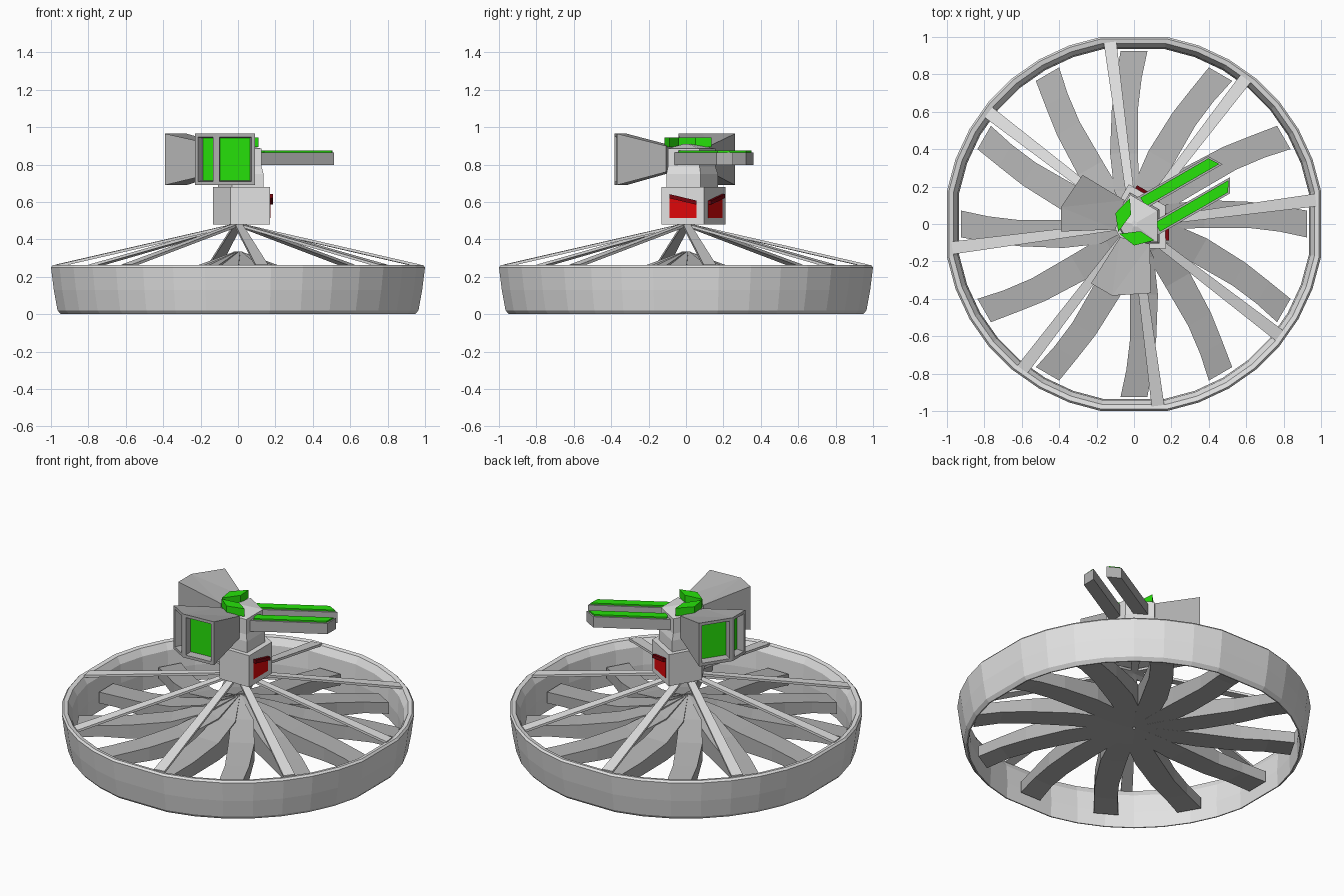
import bpy, bmesh
from math import sin, cos, pi, radians
from mathutils import Matrix, Vector

if "Cube" in bpy.data.objects:
    bpy.data.objects.remove(bpy.data.objects["Cube"])


def material(name, rgb):
    m = bpy.data.materials.new(name)
    m.use_nodes = True
    m.diffuse_color = (*rgb, 1)
    m.node_tree.nodes["Principled BSDF"].inputs["Base Color"].default_value = (*rgb, 1)
    return m


LIGHT = material("light grey", (0.76, 0.76, 0.76))
MID = material("mid grey", (0.45, 0.45, 0.45))
GREEN = material("bright green", (0.02, 0.76, 0.003))
RED = material("red", (0.74, 0.002, 0.003))
DARK_RED = material("dark red", (0.2, 0.001, 0.004))
TURN = Matrix.Rotation(radians(30), 4, "Z")  # turret heading


def finish(name, bm, mats, matrix=Matrix()):
    bm.transform(matrix)
    bmesh.ops.recalc_face_normals(bm, faces=bm.faces)
    mesh = bpy.data.meshes.new(name)
    bm.to_mesh(mesh)
    bm.free()
    for m in mats:
        mesh.materials.append(m)
    ob = bpy.data.objects.new(name, mesh)
    bpy.context.collection.objects.link(ob)
    return ob


def skin(bm, rings, closed=False):
    """Join rings of points with quads and cap the ends."""
    vs = [[bm.verts.new(p) for p in ring] for ring in rings]
    n = len(vs[0])
    pairs = list(zip(vs, vs[1:])) + ([(vs[-1], vs[0])] if closed else [])
    for a, b in pairs:
        for i in range(n):
            j = (i + 1) % n
            bm.faces.new((a[i], a[j], b[j], b[i]))
    if not closed:
        bm.faces.new(vs[0])
        bm.faces.new(vs[-1])


def solid(name, rings, mat, matrix=TURN):
    bm = bmesh.new()
    skin(bm, rings)
    return finish(name, bm, [mat], matrix)


def level(points, z, scale=1.0):
    return [(x * scale, y * scale, z) for x, y in points]


# Outer duct ring, with a wider flat facet at each quarter
profile = [(0.947, 0), (0.965, 0.02), (0.985, 0.13), (1.0, 0.25), (0.99, 0.262),
           (0.965, 0.257), (0.942, 0.215), (0.935, 0.1), (0.94, 0)]
turns = [radians(d) for d in range(0, 360, 10) if d % 90]
widen = 1 / cos(radians(10))
bm = bmesh.new()
skin(bm, [[(r * widen * cos(a), r * widen * sin(a), z) for r, z in profile]
          for a in turns], closed=True)
finish("duct_ring", bm, [LIGHT])

# Fan: twelve curved blades (radius, lead angle, half width, bottom, top)
stations = [(0.01, 20, 0.015, 0.11, 0.335), (0.18, 13, 0.065, 0.105, 0.265),
            (0.38, 8, 0.075, 0.1, 0.21), (0.62, 4.5, 0.07, 0.09, 0.175),
            (0.78, 2, 0.068, 0.085, 0.155), (0.925, 0, 0.072, 0.065, 0.135)]
for k in range(12):
    rings = []
    for r, lead, half, low, top in stations:
        a = radians(lead)
        x, y = r * cos(a), r * sin(a)
        rings.append([(x, y - half, low), (x, y + half, low),
                      (x, y + half, top), (x, y - half, top)])
    solid("fan_blade", rings, MID, Matrix.Rotation(pi * k / 6, 4, "Z"))

# Eight flat struts rising to the turret
for k in range(8):
    rings = [[(r, -w, z), (r, w, z), (r, w, z - 0.015), (r, -w, z - 0.015)]
             for r, w, z in ((0.0, 0.02, 0.488), (0.98, 0.034, 0.265))]
    solid("strut", rings, LIGHT, Matrix.Rotation(radians(7.5 + 45 * k), 4, "Z"))

# Turret base and head, five-sided with the point forward
outline = [(0.195, 0), (0.082, 0.198), (-0.1, 0.093), (-0.1, -0.093), (0.082, -0.198)]
solid("turret_base", [level(outline, 0.48), level(outline, 0.68)], LIGHT)
solid("turret_head", [level(outline, 0.68, 0.8), level(outline, 0.75, 0.8),
                      level(outline, 0.79, 0.74), level(outline, 0.885, 0.74),
                      level(outline, 0.91, 0.1)], LIGHT)

for side in (1, -1):
    tag = "left" if side > 0 else "right"

    def flip(points):
        return [(x, y * side) for x, y in points]

    # Red eye plate with its brow on a front face of the base
    front, back = Vector((0.195, 0, 0)), Vector((0.082, 0.198 * side, 0))
    along = back - front
    normal = Vector((0.198, 0.113 * side, 0)).normalized()
    inner, outer = front + along * 0.18, front + along * 0.82
    up = Vector((0, 0, 1))
    face = [inner + up * 0.515, outer + up * 0.515, outer + up * 0.62, inner + up * 0.585]
    solid(tag + "_eye", [face, [p + normal * 0.003 for p in face]], RED)
    brow = [face[3], face[2], face[2] + up * 0.022, face[3] + up * 0.022]
    solid(tag + "_brow", [brow, [p + normal * 0.018 for p in brow]], DARK_RED)

    # Twin barrel with a green top strip
    bar = flip([(0.06, 0.04), (0.57, 0.04), (0.525, 0.115), (0.06, 0.115)])
    strip = flip([(0.1, 0.05), (0.555, 0.05), (0.52, 0.105), (0.1, 0.105)])
    solid(tag + "_barrel", [level(bar, 0.797), level(bar, 0.865)], MID)
    solid(tag + "_barrel_strip", [level(strip, 0.865), level(strip, 0.874)], GREEN)

    # Green collar half on the head
    collar = flip([(-0.057, 0.1), (0.05, 0.13), (0.011, 0.051), (-0.094, 0.006)])
    solid(tag + "_collar", [level(collar, 0.895), level(collar, 0.945)], GREEN)

    # Flared pod with two recessed green windows
    pod = flip([(0.02, 0.135), (-0.107, 0.365), (-0.293, 0.273), (-0.358, 0.16), (-0.1, 0.024)])
    low, high = (0.76, 0.69, 0.69, 0.69, 0.76), (0.9, 0.965, 0.965, 0.965, 0.9)
    bm = bmesh.new()
    skin(bm, [[(x, y, z) for (x, y), z in zip(pod, zs)] for zs in (low, high)])
    bmesh.ops.recalc_face_normals(bm, faces=bm.faces)
    bm.faces.ensure_lookup_table()
    ends = [bm.faces[1], bm.faces[2]]
    bmesh.ops.inset_individual(bm, faces=ends, thickness=0.026)
    bmesh.ops.inset_individual(bm, faces=ends, thickness=0.008, depth=-0.045)
    for f in ends:
        f.material_index = 1
    bmesh.ops.triangulate(bm, faces=[f for f in bm.faces if len(f.verts) > 4])
    finish(tag + "_pod", bm, [MID, GREEN], TURN)
